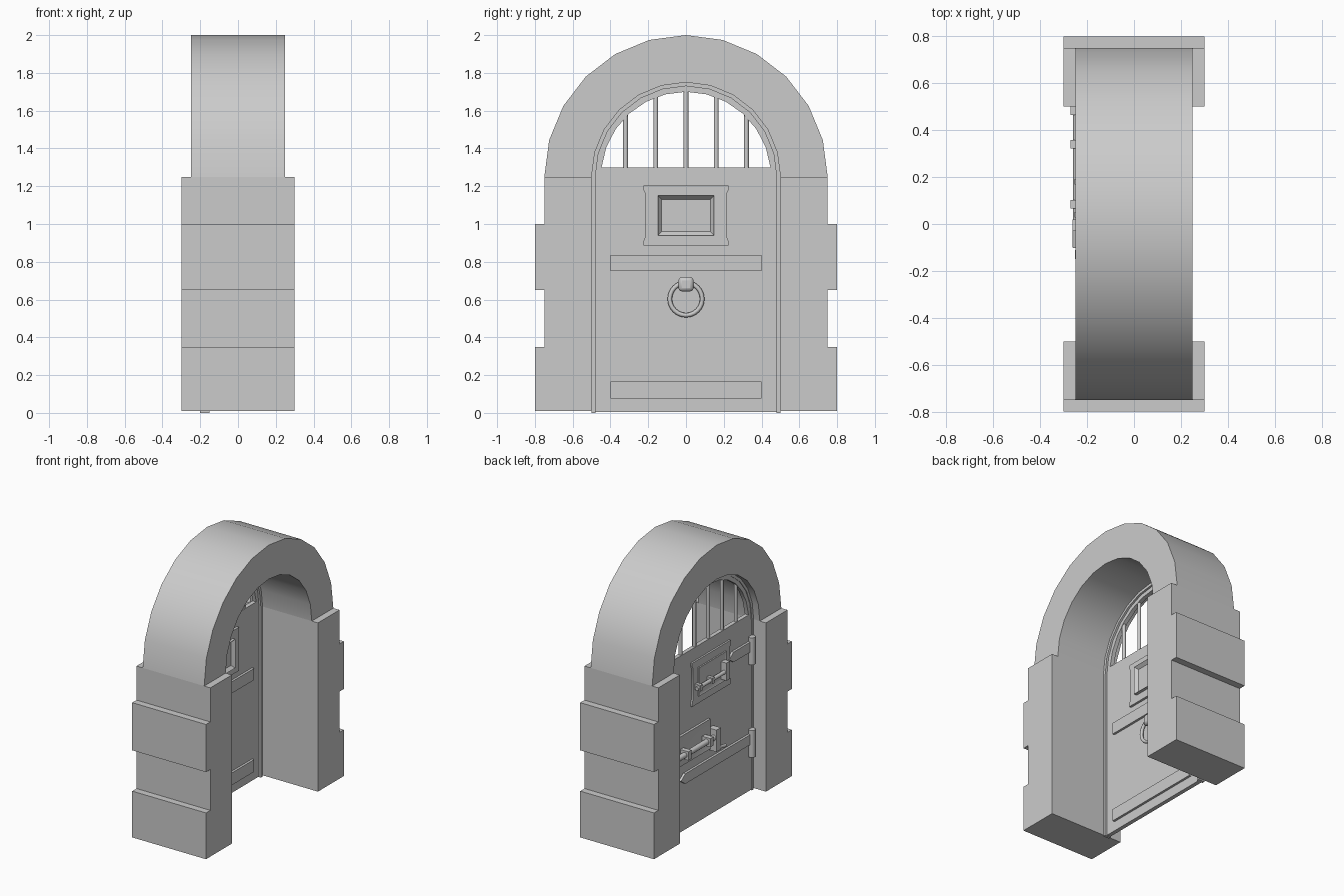
import bpy, bmesh, math
from mathutils import Vector

if "Cube" in bpy.data.objects:
    bpy.data.objects.remove(bpy.data.objects["Cube"])


def finish(name, bm, angle=30):
    bmesh.ops.recalc_face_normals(bm, faces=bm.faces[:])
    me = bpy.data.meshes.new(name)
    bm.to_mesh(me)
    bm.free()
    for p in me.polygons:
        p.use_smooth = True
    me.set_sharp_from_angle(angle=math.radians(angle))
    ob = bpy.data.objects.new(name, me)
    bpy.context.collection.objects.link(ob)
    return ob


def prism(name, pts, x0, x1):
    """Extrude a (y, z) outline from x0 to x1."""
    bm = bmesh.new()
    f = bm.faces.new([bm.verts.new((x0, y, z)) for y, z in pts])
    r = bmesh.ops.extrude_face_region(bm, geom=[f])
    verts = [v for v in r["geom"] if isinstance(v, bmesh.types.BMVert)]
    bmesh.ops.translate(bm, verts=verts, vec=(x1 - x0, 0, 0))
    return finish(name, bm)


def rect(y0, y1, z0, z1):
    return [(y0, z0), (y1, z0), (y1, z1), (y0, z1)]


def box(name, x0, x1, y0, y1, z0, z1):
    return prism(name, rect(y0, y1, z0, z1), x0, x1)


def rod(name, a, b, r, n=10):
    a, b = Vector(a), Vector(b)
    bm = bmesh.new()
    bmesh.ops.create_cone(bm, cap_ends=True, segments=n, radius1=r, radius2=r, depth=(b - a).length)
    bmesh.ops.rotate(bm, verts=bm.verts, matrix=(b - a).to_track_quat('Z', 'Y').to_matrix())
    bmesh.ops.translate(bm, verts=bm.verts, vec=(a + b) / 2)
    return finish(name, bm, 50)


def arc(r, a0=0.0, n=12):
    a1 = math.pi - a0
    return [(r * math.cos(a0 + (a1 - a0) * i / n), 1.25 + r * math.sin(a0 + (a1 - a0) * i / n))
            for i in range(n + 1)]


def recessed_panel(name, x0, x1, y0, y1, z0, z1, border, depth):
    """Box whose x1 face is inset and pushed inward."""
    bm = bmesh.new()
    f = bm.faces.new([bm.verts.new((x0, y, z)) for y, z in rect(y0, y1, z0, z1)])
    r = bmesh.ops.extrude_face_region(bm, geom=[f])
    top = [g for g in r["geom"] if isinstance(g, bmesh.types.BMFace)][0]
    bmesh.ops.translate(bm, verts=top.verts[:], vec=(x1 - x0, 0, 0))
    bmesh.ops.inset_region(bm, faces=[top], thickness=border)
    bm.normal_update()
    bmesh.ops.translate(bm, verts=top.verts[:], vec=(-depth if x1 > x0 else depth, 0, 0))
    return finish(name, bm)


# Stone arch
prism("stone_arch", arc(0.75) + arc(0.5)[::-1], -0.25, 0.25)

# Stone pillars with projecting blocks
for side, s in (("left", -1), ("right", 1)):
    outline = [(0.5, 0.01), (0.8, 0.01), (0.8, 0.35), (0.75, 0.35), (0.75, 0.65),
               (0.8, 0.65), (0.8, 1.0), (0.75, 1.0), (0.75, 1.25), (0.5, 1.25)]
    prism(side + "_pillar", [(s * y, z) for y, z in outline], -0.3, 0.3)

# Thin frame lining the opening
prism("door_frame", [(0.5, 0)] + arc(0.5) + [(-0.5, 0), (-0.48, 0)] + arc(0.48)[::-1] + [(0.48, 0)],
      -0.2, -0.15)

# Door leaf: panel plus curved window rim
a = math.asin(0.05 / 0.45)
outer, inner = arc(0.485, a), arc(0.45, a)
prism("door_panel", [(-0.485, 0.005), (0.485, 0.005), (0.485, 1.25), outer[0], inner[0],
                     inner[-1], outer[-1], (-0.485, 1.25)], -0.195, -0.165)
prism("window_rim", outer + inner[::-1], -0.195, -0.165)

# Window bars
for i in range(5):
    y = (i - 2) * 0.16
    rod("window_bar", (-0.18, y, 1.28), (-0.18, y, 1.26 + math.sqrt(0.46 ** 2 - y * y)), 0.013, 8)

# Outer face: flat bands, viewing hatch
for z0, z1 in ((0.075, 0.165), (0.75, 0.835)):
    box("door_band", -0.17, -0.148, -0.4, 0.4, z0, z1)
half = [(0.225, 0.885), (0.225, 0.91), (0.215, 0.935), (0.215, 1.16), (0.225, 1.18), (0.225, 1.205)]
plate = half + [(-y, z) for y, z in half[::-1]]
prism("hatch_plate", plate, -0.17, -0.148)
recessed_panel("hatch_opening", -0.16, -0.125, -0.148, 0.148, 0.94, 1.15, 0.03, 0.025)

# Ring knocker
bpy.ops.mesh.primitive_torus_add(major_segments=24, minor_segments=8, major_radius=0.086,
                                 minor_radius=0.012, location=(-0.138, 0, 0.603),
                                 rotation=(0, math.pi / 2, 0))
ring = bpy.context.object
ring.name = "knocker_ring"
bpy.ops.object.shade_smooth()
mount = box("knocker_mount", -0.168, -0.11, -0.04, 0.04, 0.643, 0.72)
bev = mount.modifiers.new("bevel", 'BEVEL')
bev.width, bev.segments = 0.018, 2

# Inner face: hatch and its small bolt
prism("inner_hatch_plate", plate, -0.208, -0.19)
recessed_panel("inner_hatch_panel", -0.2, -0.218, -0.16, 0.16, 0.94, 1.15, 0.03, 0.01)
rod("hatch_bolt", (-0.235, -0.13, 1.02), (-0.235, 0.21, 1.02), 0.014)
for y in (0.04, 0.18):
    box("hatch_bolt_guide", -0.253, -0.2, y - 0.012, y + 0.012, 0.998, 1.042)
box("hatch_bolt_handle", -0.252, -0.2, -0.15, -0.11, 0.96, 1.09)

# Inner face: large lock bolt
recessed_panel("lock_plate", -0.19, -0.212, 0.02, 0.38, 0.5, 0.72, 0.03, 0.008)
rod("lock_bolt", (-0.24, -0.01, 0.59), (-0.24, 0.5, 0.59), 0.02)
for y in (0.085, 0.34, 0.482):
    box("lock_bolt_guide", -0.27, -0.19, y - 0.018, y + 0.018, 0.558, 0.622)
box("lock_handle", -0.262, -0.2, -0.03, 0.02, 0.49, 0.65)
rod("lock_lever", (-0.25, 0.0, 0.51), (-0.25, -0.1, 0.49), 0.012)

# Hinges with straps
for label, z, end in (("lower", 0.39, 0.36), ("upper", 1.07, -0.2)):
    rod(label + "_hinge_barrel", (-0.21, -0.465, z - 0.13), (-0.21, -0.465, z + 0.07), 0.025)
    prism(label + "_hinge_strap", [(-0.465, z - 0.037), (end - 0.05, z - 0.037), (end, z),
                                   (end - 0.05, z + 0.037), (-0.465, z + 0.037)], -0.212, -0.19)
